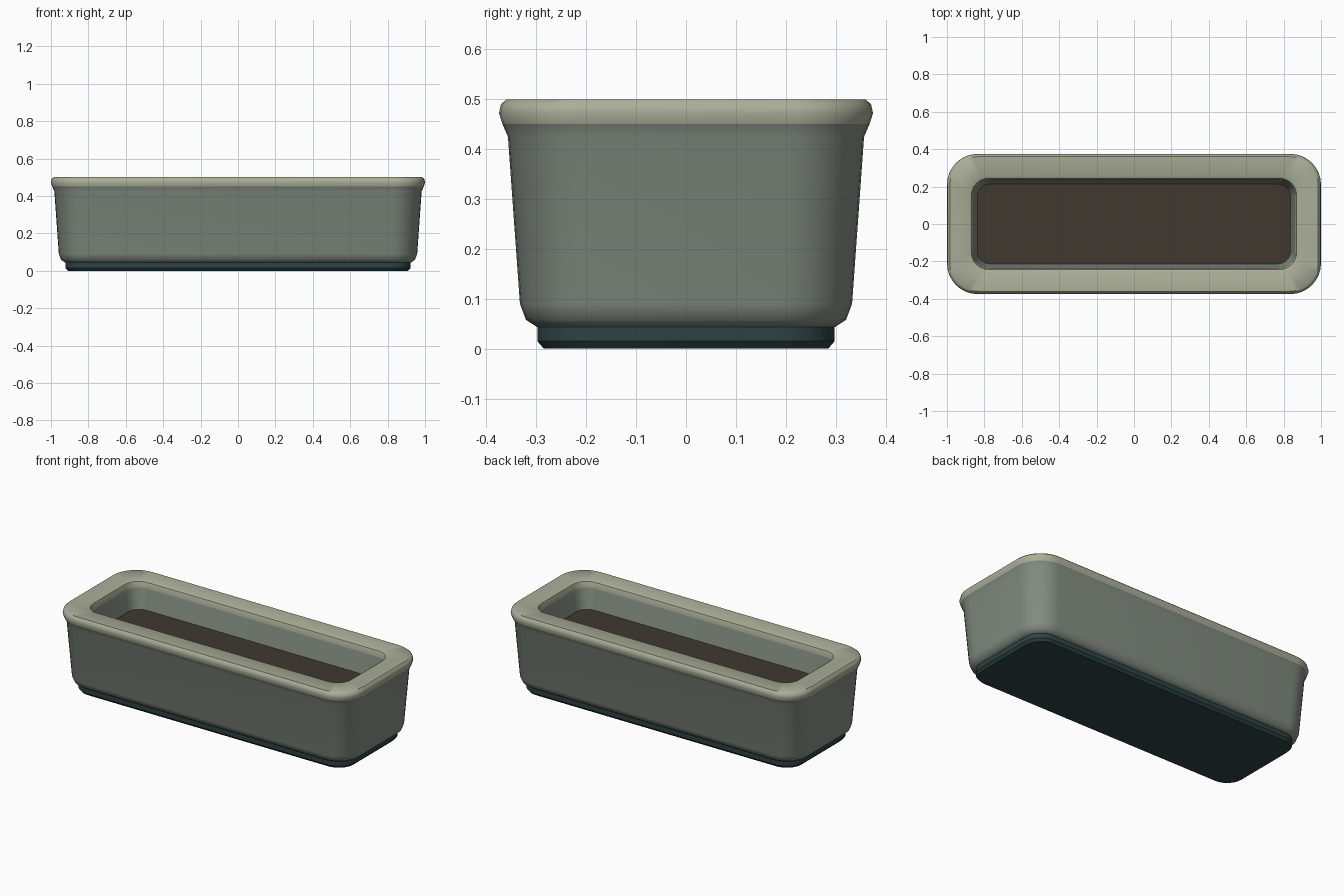
import bpy, bmesh, math

if "Cube" in bpy.data.objects:
    bpy.data.objects.remove(bpy.data.objects["Cube"])

STRETCH = 0.625   # extra half length along x compared with y
SEG = 8           # segments per rounded corner


def material(name, rgb):
    m = bpy.data.materials.new(name)
    m.diffuse_color = (*rgb, 1)
    m.use_nodes = True
    m.node_tree.nodes["Principled BSDF"].inputs["Base Color"].default_value = m.diffuse_color
    return m


def ring(bm, hy, z, r, hx=None):
    """Rounded rectangle loop of vertices."""
    hx = hy + STRETCH if hx is None else hx
    verts = []
    for k, (sx, sy) in enumerate([(1, 1), (-1, 1), (-1, -1), (1, -1)]):
        for i in range(SEG + 1):
            a = math.pi / 2 * (k + i / SEG)
            verts.append(bm.verts.new((sx * (hx - r) + r * math.cos(a),
                                       sy * (hy - r) + r * math.sin(a), z)))
    return verts


def loft(name, profile, mat, cap_start=False, cap_end=False):
    """Skin rounded rectangles (half depth, z, corner radius)."""
    bm = bmesh.new()
    rings = [ring(bm, *p) for p in profile]
    n = len(rings[0])
    for a, b in zip(rings, rings[1:]):
        for i in range(n):
            j = (i + 1) % n
            bm.faces.new((a[i], a[j], b[j], b[i]))
    if cap_start:
        bm.faces.new(rings[0][::-1])
    if cap_end:
        bm.faces.new(rings[-1])
    me = bpy.data.meshes.new(name)
    bm.to_mesh(me)
    bm.free()
    ob = bpy.data.objects.new(name, me)
    bpy.context.collection.objects.link(ob)
    me.materials.append(mat)
    bpy.ops.object.select_all(action='DESELECT')
    ob.select_set(True)
    bpy.context.view_layer.objects.active = ob
    bpy.ops.object.shade_smooth_by_angle(angle=math.radians(40))
    return ob


glaze = material("sage_glaze", (0.23, 0.27, 0.225))
rim_mat = material("pale_rim", (0.40, 0.42, 0.31))
foot_mat = material("dark_foot", (0.026, 0.055, 0.058))
soil_mat = material("soil", (0.05, 0.04, 0.028))

# Recessed foot with chamfered lower edge
loft("foot", [(0.285, 0, 0.10), (0.298, 0.015, 0.113), (0.298, 0.044, 0.113)],
     foot_mat, True, True)

# Tapered outer wall
loft("outer_wall", [(0.28, 0.043, 0.10), (0.298, 0.043, 0.115), (0.321, 0.058, 0.135),
                    (0.333, 0.09, 0.145), (0.357, 0.425, 0.155),
                    (0.368, 0.45, 0.16)], glaze, True)

# Rolled rim, flat on top
loft("rim", [(0.368, 0.45, 0.16), (0.375, 0.472, 0.165), (0.371, 0.49, 0.163),
             (0.360, 0.50, 0.155), (0.255, 0.50, 0.10), (0.244, 0.494, 0.092),
             (0.238, 0.478, 0.088), (0.236, 0.46, 0.086)], rim_mat)

# Inner wall running down to the soil
loft("inner_wall", [(0.236, 0.46, 0.086), (0.213, 0.335, 0.07)], glaze)

# Soil bed
loft("soil", [(0.213, 0.335, 0.07), (0.213, 0.34, 0.07)], soil_mat, True, True)
